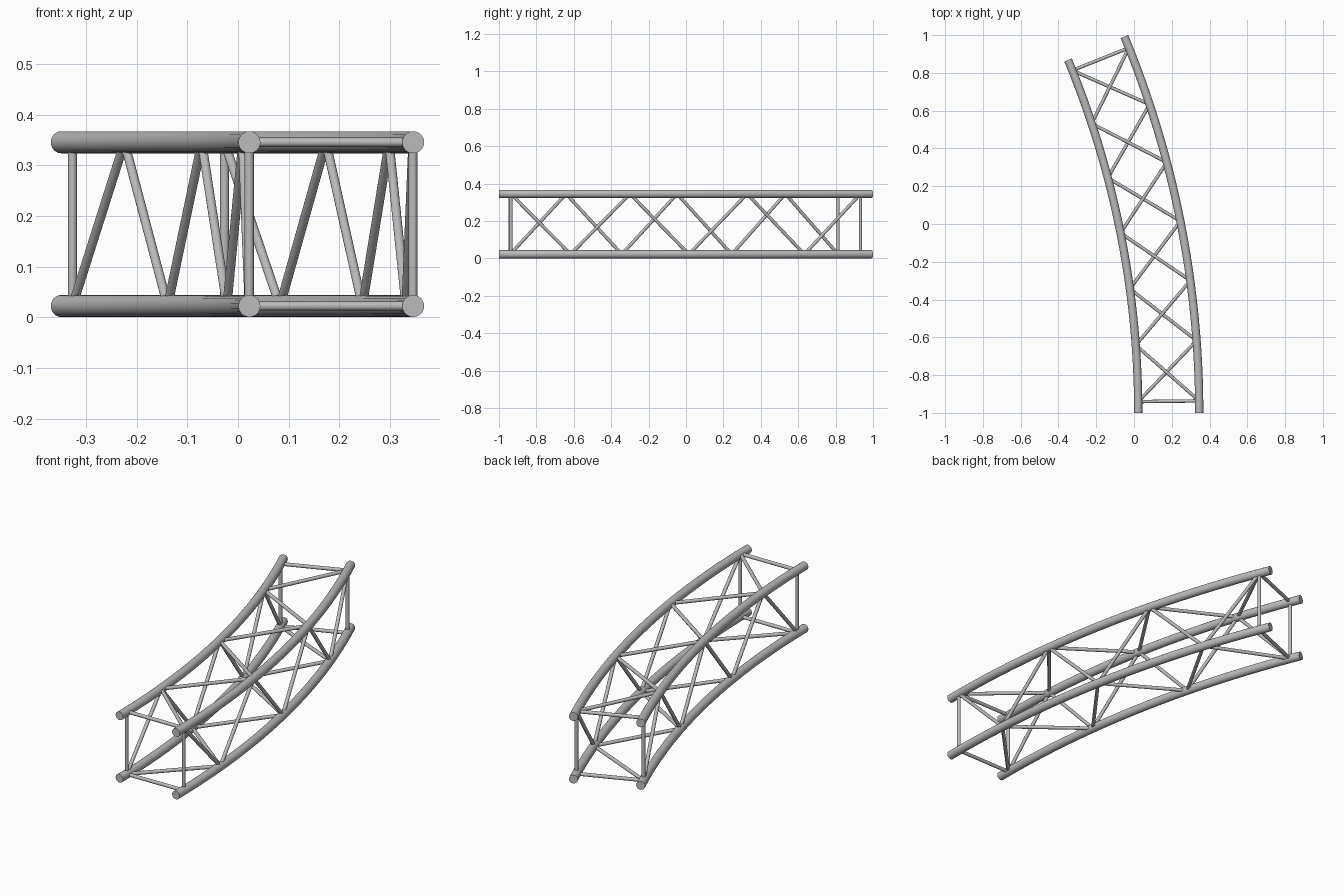
import bpy, bmesh
from math import radians, sin, cos, pi
from mathutils import Vector, Matrix

if "Cube" in bpy.data.objects:
    bpy.data.objects.remove(bpy.data.objects["Cube"], do_unlink=True)

# Arc layout: both sides share one centre of curvature
CENTRE = Vector((-4.8595, -1.0, 0))
RADIUS = {"outer": 5.205, "inner": 4.882}
HEIGHT = {"bottom": 0.0222, "top": 0.3452}
SWEEP = radians(22.5)
INSET = radians(0.7)
BAYS = 6
CHORD_R, BRACE_R = 0.0217, 0.009

steel = bpy.data.materials.new("grey_steel")
steel.use_nodes = True
GREY = (0.5, 0.5, 0.5, 1)
steel.diffuse_color = GREY
bsdf = steel.node_tree.nodes["Principled BSDF"]
bsdf.inputs["Base Color"].default_value = GREY
bsdf.inputs["Roughness"].default_value = 0.5


def finish(name, bm):
    bmesh.ops.recalc_face_normals(bm, faces=bm.faces)
    mesh = bpy.data.meshes.new(name)
    bm.to_mesh(mesh)
    bm.free()
    mesh.materials.append(steel)
    obj = bpy.data.objects.new(name, mesh)
    bpy.context.collection.objects.link(obj)
    bpy.ops.object.select_all(action="DESELECT")
    obj.select_set(True)
    bpy.context.view_layer.objects.active = obj
    bpy.ops.object.shade_smooth_by_angle(angle=radians(40))


def node(side, level, k):
    """Joint number k on the axis of one chord."""
    a = INSET + (SWEEP - 2 * INSET) * k / BAYS
    r = RADIUS[side]
    return CENTRE + Vector((r * cos(a), r * sin(a), HEIGHT[level]))


def chord(side, level):
    """Tube made by spinning a capped disc about the arc centre."""
    bm = bmesh.new()
    start = CENTRE + Vector((RADIUS[side], 0, HEIGHT[level]))
    bmesh.ops.create_circle(bm, cap_ends=True, segments=24, radius=CHORD_R,
                            matrix=Matrix.Translation(start) @ Matrix.Rotation(pi / 2, 4, "X"))
    bmesh.ops.spin(bm, geom=bm.verts[:] + bm.edges[:] + bm.faces[:], cent=CENTRE,
                   axis=(0, 0, 1), angle=SWEEP, steps=24, use_duplicate=False)
    finish(f"{side}_{level}_chord", bm)


def rods(name, pairs):
    """Straight thin rods between pairs of joints."""
    bm = bmesh.new()
    for a, b in pairs:
        d = b - a
        mat = Matrix.Translation((a + b) / 2) @ d.to_track_quat("Z", "Y").to_matrix().to_4x4()
        bmesh.ops.create_cone(bm, cap_ends=True, segments=16, radius1=BRACE_R,
                              radius2=BRACE_R, depth=d.length, matrix=mat)
    finish(name, bm)


def zigzag(name, even, odd):
    """Lacing that alternates between two chords along the bays."""
    pts = [node(*(odd if k % 2 else even), k) for k in range(BAYS + 1)]
    rods(name, list(zip(pts, pts[1:])))


# Four main tubes
for s in RADIUS:
    for l in HEIGHT:
        chord(s, l)

# Lacing on the four faces
OT, OB, IT, IB = ("outer", "top"), ("outer", "bottom"), ("inner", "top"), ("inner", "bottom")
zigzag("top_lacing", OT, IT)
zigzag("bottom_lacing", IB, OB)
zigzag("outer_lacing", OT, OB)
zigzag("inner_lacing", IB, IT)

# Square frames near both ends
for label, k in (("front", 0), ("back", BAYS)):
    ring = [node(*c, k) for c in (OT, OB, IB, IT)]
    rods(f"{label}_end_frame", list(zip(ring, ring[1:] + ring[:1])))
